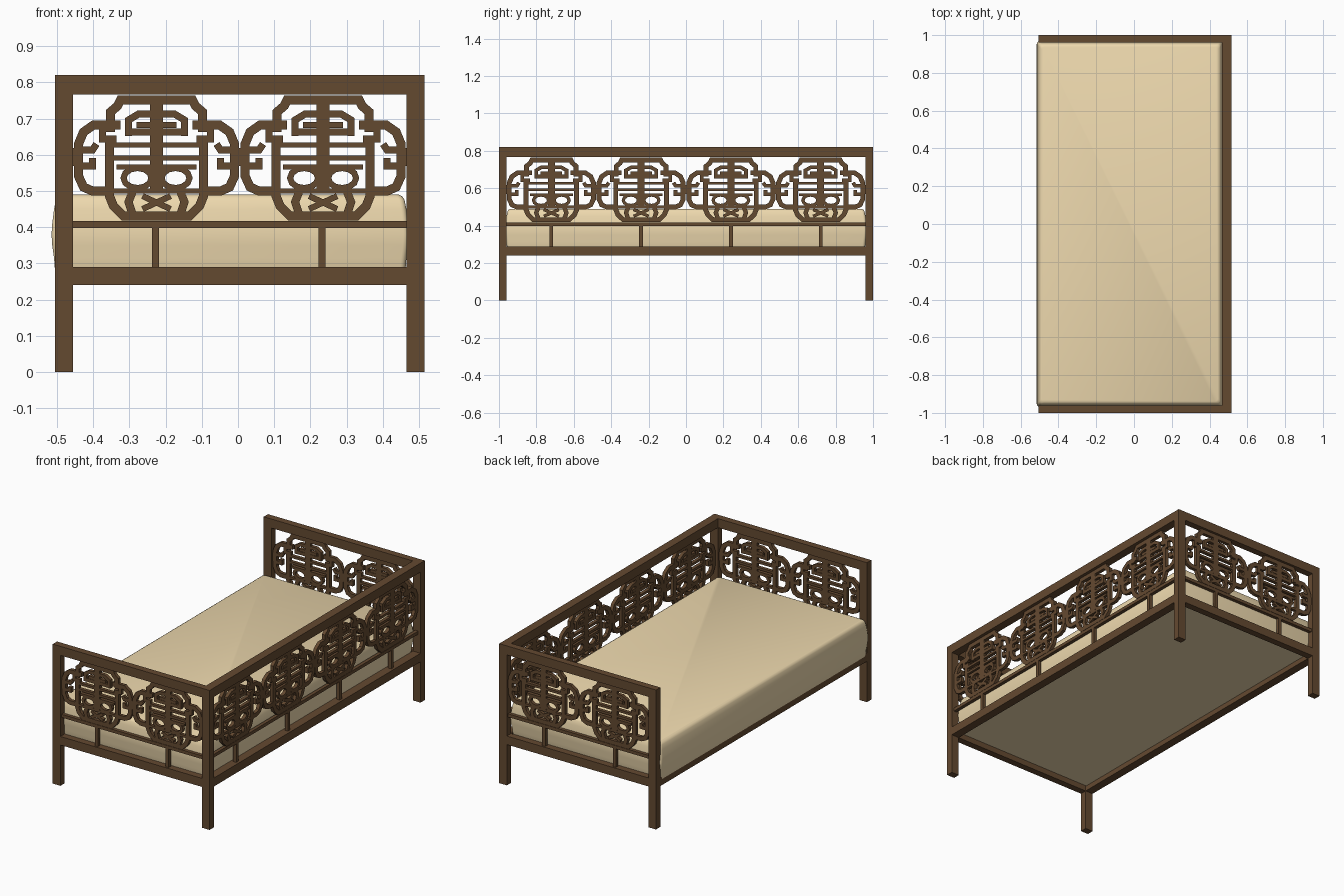
import bpy, bmesh, math
from mathutils import Vector

if "Cube" in bpy.data.objects:
    bpy.data.objects.remove(bpy.data.objects["Cube"])

def material(name, rgb):
    m = bpy.data.materials.new(name)
    m.diffuse_color = (*rgb, 1)
    m.use_nodes = True
    m.node_tree.nodes["Principled BSDF"].inputs["Base Color"].default_value = m.diffuse_color
    return m

WOOD = material("dark_wood", (0.127, 0.067, 0.03))
CLOTH = material("cream_fabric", (0.85, 0.69, 0.42))

def finish(name, bm, mat):
    bmesh.ops.recalc_face_normals(bm, faces=bm.faces)
    me = bpy.data.meshes.new(name)
    bm.to_mesh(me)
    bm.free()
    me.materials.append(mat)
    ob = bpy.data.objects.new(name, me)
    bpy.context.collection.objects.link(ob)
    return ob

def box(name, x0, x1, y0, y1, z0, z1):
    bm = bmesh.new()
    bmesh.ops.create_cube(bm, size=1)
    for v in bm.verts:
        v.co = ((x0 + x1) / 2 + v.co.x * (x1 - x0),
                (y0 + y1) / 2 + v.co.y * (y1 - y0),
                (z0 + z1) / 2 + v.co.z * (z1 - z0))
    return finish(name, bm, WOOD)

def ribbon(bm, pts, width, depth, closed=False):
    """Flat mitred bar following a path in the x-z plane."""
    pts = [Vector(p) for p in pts]
    n = len(pts)
    rings = []
    for i, p in enumerate(pts):
        a = pts[i - 1] if (i > 0 or closed) else None
        b = pts[(i + 1) % n] if (i < n - 1 or closed) else None
        d0 = (p - a).normalized() if a is not None else (b - p).normalized()
        d1 = (b - p).normalized() if b is not None else d0
        n0, n1 = Vector((-d0.y, d0.x)), Vector((-d1.y, d1.x))
        m = (n0 + n1).normalized()
        off = m * (width / 2 / max(0.5, m.dot(n0)))
        rings.append([bm.verts.new((q.x, y, q.y)) for q, y in
                      ((p + off, -depth / 2), (p - off, -depth / 2),
                       (p - off, depth / 2), (p + off, depth / 2))])
    for i in range(n if closed else n - 1):
        r, s = rings[i], rings[(i + 1) % n]
        for k in range(4):
            bm.faces.new((r[k], r[(k + 1) % 4], s[(k + 1) % 4], s[k]))
    if not closed:
        bm.faces.new(rings[0])
        bm.faces.new(rings[-1])

# Frame limits
XL, XR, Y = -0.505, 0.515, 1.0
PX, PY = 0.05, 0.04
IL, IR, IY = XL + PX, XR - PX, Y - PY

# Corner posts
for side, x in (("left", XL), ("right", IR)):
    for end, y in (("front", -Y), ("back", IY)):
        box(f"{end}_{side}_post", x, x + PX, y, y + PY, 0, 0.82)

# End panels: rails and struts
for end, y in (("front", -Y), ("back", IY)):
    box(end + "_top_rail", IL, IR, y, y + PY, 0.767, 0.82)
    box(end + "_bottom_rail", IL, IR, y, y + PY, 0.24, 0.29)
    box(end + "_middle_rail", IL, IR, y + 0.01, y + 0.03, 0.398, 0.417)
    for x in (-0.228, 0.232):
        box(end + "_strut", x - 0.01, x + 0.01, y + 0.01, y + 0.03, 0.29, 0.398)

# Long sides: right one is a full panel, left one only has the bottom rail
box("left_bottom_rail", XL, IL, -IY, IY, 0.24, 0.29)
box("right_bottom_rail", IR, XR, -IY, IY, 0.24, 0.29)
box("right_top_rail", IR, XR, -IY, IY, 0.767, 0.82)
box("right_middle_rail", 0.48, 0.50, -IY, IY, 0.398, 0.417)
for y in (-0.72, -0.24, 0.24, 0.72):
    box("right_strut", 0.48, 0.50, y - 0.01, y + 0.01, 0.29, 0.398)

# Fretwork motif: half of the strokes as (bar width, path), in 1/362 units
STROKES = [
    (9, [(0, 272), (36, 272), (39, 266), (46, 260), (46, 240)]),     # top arch
    (9, [(36, 247), (63, 247), (73, 240), (78, 228), (78, 196),
         (73, 185), (64, 181), (46, 181)]),                          # side loop
    (18, [(75, 215), (83.3, 215)]),                                  # joint
    (7, [(54, 247), (54, 233), (40, 233)]),                          # upper hook
    (7, [(78, 222), (64, 222), (60, 228)]),                          # side hooks
    (7, [(78, 206), (64, 206), (64, 214)]),
    (9, [(47, 230), (47, 176), (43, 166), (33, 156), (0, 156)]),     # bowl
    (7, [(28, 236), (28, 252), (18, 258), (0, 258)]),                # cap
    (6, [(0, 247), (20, 247)]),
    (7, [(0, 240), (30, 240)]),                                      # bars
    (5, [(0, 227), (49, 227)]),
    (5, [(0, 214), (44, 214)]),
    (5, [(0, 205), (40, 205)]),
    (5, [(0, 181), (46, 181)]),
    (6, [(-14, 176), (14, 163)]),                                    # cross
    (8, [(24, 180), (28, 170), (24, 158)]),
]

bm = bmesh.new()
K, DEPTH = 1 / 362, 0.02
for s in (1, -1):
    for w, path in STROKES:
        ribbon(bm, [(s * u * K, v * K) for u, v in path], w * K, DEPTH)
    oval = [(s * (19 + 14 * math.cos(t * math.pi / 6)) * K,
             (194 + 10 * math.sin(t * math.pi / 6)) * K) for t in range(12)]
    ribbon(bm, oval, 6 * K, DEPTH, closed=True)
ribbon(bm, [(0, 276 * K), (0, 182 * K)], 13 * K, DEPTH)              # stem
motif = finish("front_fretwork", bm, WOOD)

def place(name, loc, rot=0, width=1):
    ob = bpy.data.objects.new(name, motif.data)
    bpy.context.collection.objects.link(ob)
    ob.location = loc
    ob.rotation_euler.z = rot
    ob.scale.x = width

motif.location = (-0.225, -0.98, 0)
place("front_fretwork", (0.235, -0.98, 0))
for x in (-0.225, 0.235):
    place("back_fretwork", (x, 0.98, 0))
for y in (-0.72, -0.24, 0.24, 0.72):
    place("right_fretwork", (0.49, y, 0), math.pi / 2, 0.48 / 0.46)

# Mattress: stacked rounded rectangles with bulging sides
bm = bmesh.new()
loops = []
for z, inset in ((0.27, 0.012), (0.275, 0.01), (0.315, 0.007), (0.35, 0.002),
                 (0.38, 0), (0.41, 0.002), (0.45, 0.007), (0.475, 0.012),
                 (0.485, 0.018), (0.49, 0.028)):
    x0, x1, y1, r = -0.515 + inset, 0.472 - inset, 0.967 - inset, 0.015
    ring = []
    for q, (cx, cy) in enumerate(((x1 - r, y1 - r), (x0 + r, y1 - r),
                                  (x0 + r, r - y1), (x1 - r, r - y1))):
        for k in range(5):
            a = (q + k / 4) * math.pi / 2
            ring.append(bm.verts.new((cx + r * math.cos(a), cy + r * math.sin(a), z)))
    loops.append(ring)
for a, b in zip(loops, loops[1:]):
    for i in range(len(a)):
        j = (i + 1) % len(a)
        bm.faces.new((a[i], a[j], b[j], b[i]))
bm.faces.new(loops[0])
bm.faces.new(loops[-1])
mattress = finish("mattress", bm, CLOTH)
bpy.context.view_layer.objects.active = mattress
mattress.select_set(True)
bpy.ops.object.shade_smooth_by_angle(angle=math.radians(50))
